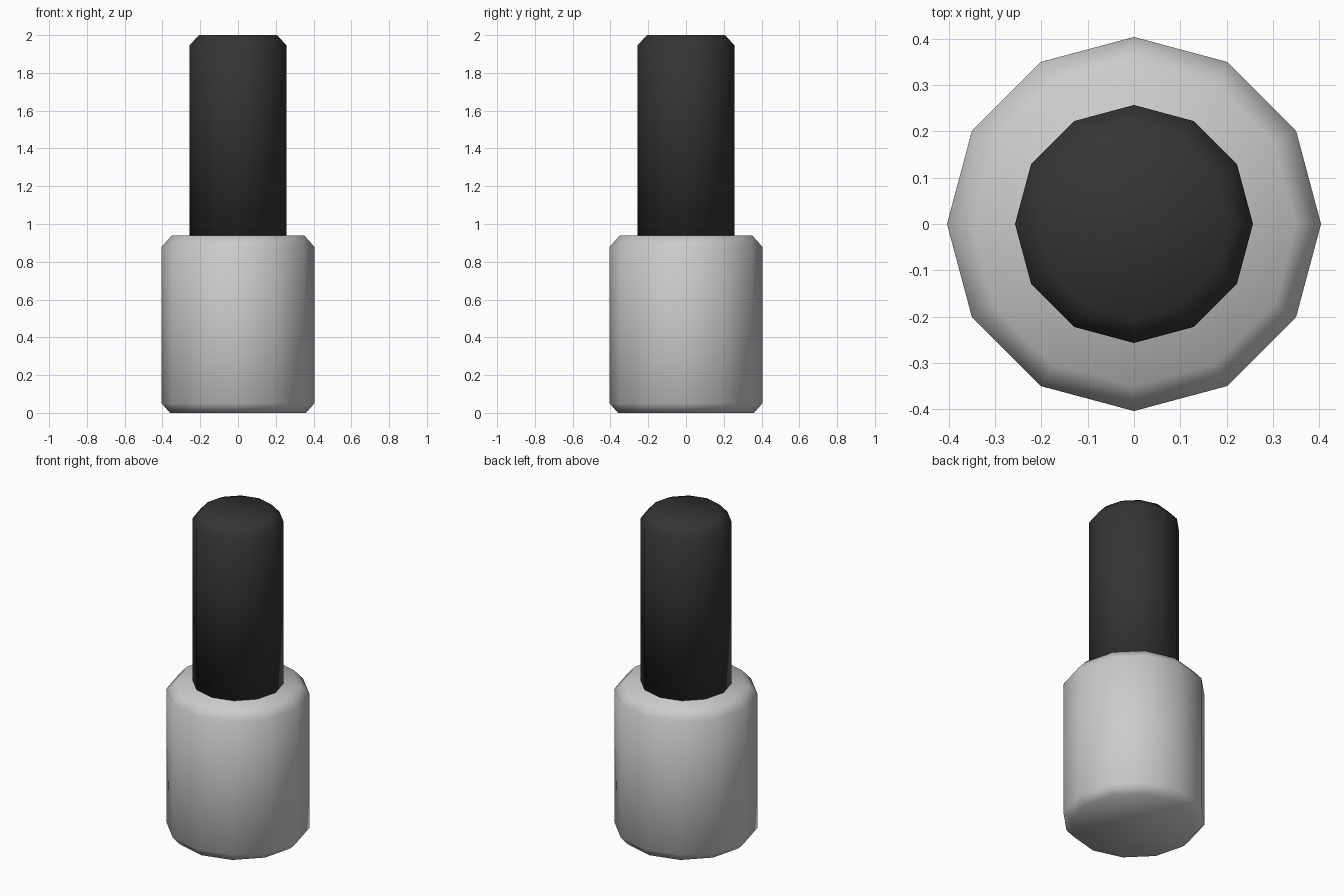
import bpy, bmesh
from math import cos, sin, pi

if "Cube" in bpy.data.objects:
    bpy.data.objects.remove(bpy.data.objects["Cube"])

SIDES = 12


def lathe(name, profile):
    """Revolve (radius, z) points into a closed, smooth-shaded 12-sided solid."""
    bm = bmesh.new()
    rings = [[bm.verts.new((r * cos(2 * pi * i / SIDES), r * sin(2 * pi * i / SIDES), z))
              for i in range(SIDES)] for r, z in profile]
    for low, high in zip(rings, rings[1:]):
        for i in range(SIDES):
            j = (i + 1) % SIDES
            bm.faces.new((low[i], low[j], high[j], high[i]))
    bm.faces.new(rings[0][::-1])
    bm.faces.new(rings[-1])
    for face in bm.faces:
        face.smooth = True
    mesh = bpy.data.meshes.new(name)
    bm.to_mesh(mesh)
    bm.free()
    obj = bpy.data.objects.new(name, mesh)
    bpy.context.collection.objects.link(obj)
    return obj


# Glass bottle with chamfered base and shoulder
lathe("bottle", [(0.36, 0), (0.404, 0.05), (0.404, 0.88), (0.35, 0.94)])

# Tall dark cap, seated slightly into the bottle
cap = lathe("cap", [(0.257, 0.93), (0.257, 1.945), (0.207, 2.0)])
black = bpy.data.materials.new("black_plastic")
black.diffuse_color = (0.035, 0.035, 0.035, 1)
black.use_nodes = True
black.node_tree.nodes["Principled BSDF"].inputs["Base Color"].default_value = black.diffuse_color
cap.data.materials.append(black)
